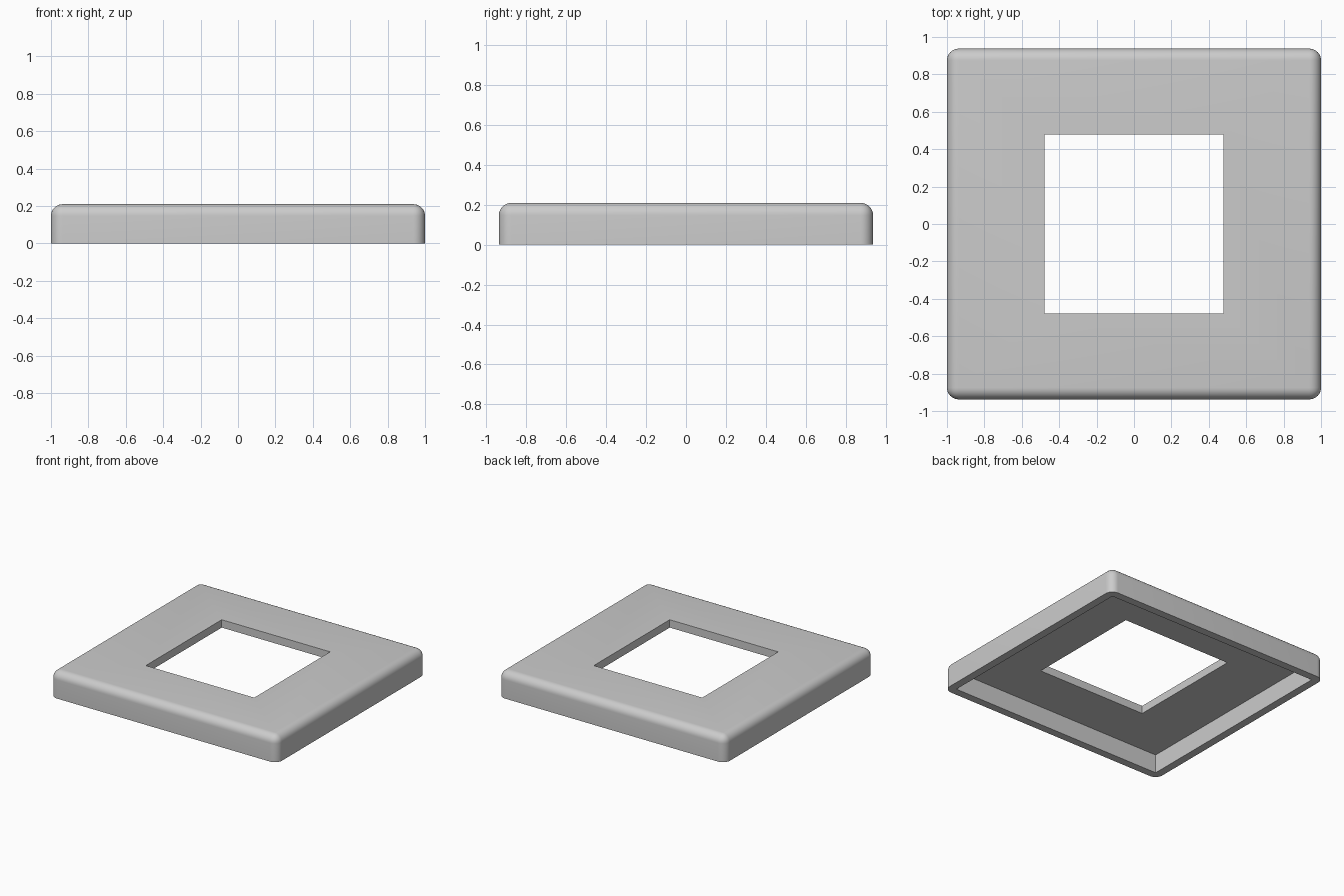
import bpy
import bmesh
import math
from mathutils import Matrix, Vector

default_cube = bpy.data.objects.get("Cube")
if default_cube:
    bpy.data.objects.remove(default_cube, do_unlink=True)

WIDTH, DEPTH, HEIGHT = 2.0, 1.875, 0.21
WALL = 0.0625      # thickness of the rim and of the top plate
FILLET = 0.0625    # rounding of the outer edges
HOLE = 0.955       # side of the square opening


def make_box(name, size, z_bottom, fillet=0.0):
    """Box standing on z_bottom, optionally rounded everywhere but its base."""
    bm = bmesh.new()
    centre = Matrix.Translation((0, 0, z_bottom + size[2] / 2))
    bmesh.ops.create_cube(bm, size=1, matrix=centre @ Matrix.Diagonal((*size, 1)))
    if fillet:
        edges = [e for e in bm.edges if any(v.co.z > z_bottom + 0.01 for v in e.verts)]
        bmesh.ops.bevel(bm, geom=edges, offset=fillet, segments=8,
                        profile=0.5, affect='EDGES')
    mesh = bpy.data.meshes.new(name)
    bm.to_mesh(mesh)
    bm.free()
    obj = bpy.data.objects.new(name, mesh)
    bpy.context.collection.objects.link(obj)
    return obj


def cut(target, cutter):
    """Subtract the cutter for good, then discard it."""
    cutter.hide_render = True
    mod = target.modifiers.new("cut", 'BOOLEAN')
    mod.operation = 'DIFFERENCE'
    mod.solver = 'EXACT'
    mod.object = cutter
    bpy.context.view_layer.objects.active = target
    bpy.ops.object.modifier_apply(modifier=mod.name)
    bpy.data.objects.remove(cutter, do_unlink=True)


# Rounded cover
cover = make_box("frame_cover", (WIDTH, DEPTH, HEIGHT), 0, FILLET)

# Hollow underside
cut(cover, make_box("underside_cutter",
                    (WIDTH - 2 * WALL, DEPTH - 2 * WALL, HEIGHT - WALL + 0.1), -0.1))

# Square opening through the top plate
cut(cover, make_box("opening_cutter", (HOLE, HOLE, 1), -0.5))

# Plain grey finish
grey = bpy.data.materials.new("plain_grey")
grey.use_nodes = True
colour = (0.6, 0.6, 0.6, 1)
grey.diffuse_color = colour
grey.node_tree.nodes["Principled BSDF"].inputs["Base Color"].default_value = colour
cover.data.materials.clear()
cover.data.materials.append(grey)

# Smooth fillets, crisp corners
bpy.ops.object.select_all(action='DESELECT')
cover.select_set(True)
bpy.context.view_layer.objects.active = cover
bpy.ops.object.shade_smooth_by_angle(angle=math.radians(30))
